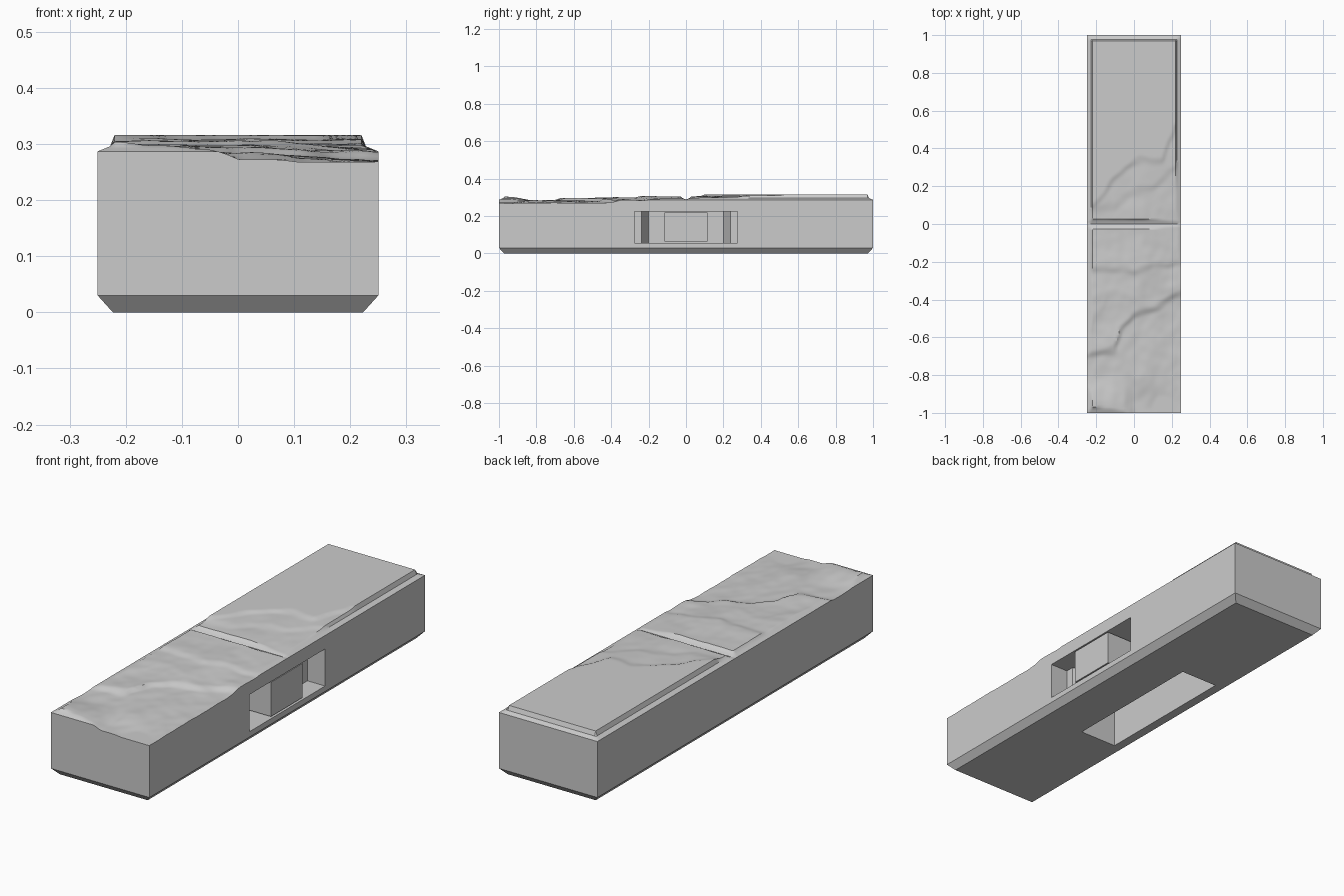
import bpy
import bmesh
from mathutils import Vector, noise

if "Cube" in bpy.data.objects:
    bpy.data.objects.remove(bpy.data.objects["Cube"], do_unlink=True)

HALF_X, HALF_Y = 0.25, 1.0

stone = bpy.data.materials.new("stone_grey")
stone.use_nodes = True
GREY = (0.6, 0.6, 0.6, 1)
stone.diffuse_color = GREY
stone.node_tree.nodes["Principled BSDF"].inputs["Base Color"].default_value = GREY


def lerp(points, t):
    """Piecewise linear curve through (t, value) points."""
    if t <= points[0][0]:
        return points[0][1]
    for (a, u), (b, v) in zip(points, points[1:]):
        if t <= b:
            return u + (v - u) * (t - a) / (b - a)
    return points[-1][1]


def smooth(t):
    t = min(max(t, 0), 1)
    return t * t * (3 - 2 * t)


# Rock ledges: path y(x), height of the drop toward the front, slope width
LEDGES = [
    ([(-.22, .13), (-.1, .27), (0, .37), (.15, .37), (.2, .5), (.25, .62)], .009, .06),
    ([(-.22, .1), (-.1, .13), (0, .2), (.1, .22), (.25, .36)], .005, .06),
    ([(-.25, -.23), (-.1, -.21), (0, -.23), (.1, -.2), (.25, -.19)], .006, .04),
    ([(-.25, -.52), (-.16, -.42), (-.14, -.34), (.05, -.36), (.25, -.3)], .003, .06),
    ([(-.25, -.67), (-.1, -.64), (-.07, -.54), (0, -.46), (.12, -.42), (.25, -.34)], .012, .05),
]
RIM = [(0, .287), (.022, .296), (.03, .316)]


def rock(x, y):
    """Weathered stone surface."""
    z = .318
    wobble = .02 * noise.noise(Vector((x * 14, y * 14, 0)))
    for path, drop, width in LEDGES:
        z -= drop * smooth((lerp(path, x) + wobble - y) / width)
    worn = smooth((.45 - y) / .5)
    z += .005 * worn * noise.noise(Vector((x * 9, y * 7, 3)))
    z += .002 * worn * noise.noise(Vector((x * 22, y * 18, 8)))
    z -= .012 * smooth(x / .25) * smooth((.4 - y) / .5)
    corner = smooth((-y - .8) / .15)
    z += corner * lerp([(-.2, .02), (-.05, .008), (0, -.01), (.13, -.01), (.25, -.003)], x)
    return max(z, .268)


def top_height(x, y):
    """Bevelled tile pair with a joint across the middle, worn by the rock."""
    inset = min(HALF_X - abs(x), HALF_Y - abs(y), abs(y) + .003)
    return min(lerp(RIM, inset), rock(x, y))


def stations(half, count, extra):
    values = {round(-half + 2 * half * i / count, 4) for i in range(count + 1)}
    for e in extra:
        values = {v for v in values if abs(abs(v) - e) > .004 or abs(v) == half}
        values |= {e, -e}
    return sorted(values)


def finish(name, bm):
    mesh = bpy.data.meshes.new(name)
    bmesh.ops.recalc_face_normals(bm, faces=bm.faces)
    bm.to_mesh(mesh)
    bm.free()
    obj = bpy.data.objects.new(name, mesh)
    bpy.context.collection.objects.link(obj)
    return obj


# Tile base: weathered top grid, straight walls, chamfered foot
bm = bmesh.new()
xs = stations(HALF_X, 44, (.228, .22))
ys = stations(HALF_Y, 180, (.978, .97, .019, .027))
rows = [[bm.verts.new((x, y, top_height(x, y))) for x in xs] for y in ys]
for low, high in zip(rows, rows[1:]):
    for i in range(len(xs) - 1):
        bm.faces.new((low[i], low[i + 1], high[i + 1], high[i]))
edges = [e for e in bm.edges if e.is_boundary]
for level, inset in ((.03, 0), (0, .027)):
    made = bmesh.ops.extrude_edge_only(bm, edges=edges)["geom"]
    edges = [g for g in made if isinstance(g, bmesh.types.BMEdge) and g.is_boundary]
    for v in {v for e in edges for v in e.verts}:
        v.co.z = level
        v.co.x *= 1 - inset / HALF_X
        v.co.y *= 1 - inset / HALF_Y
bmesh.ops.contextual_create(bm, geom=edges)
tile_base = finish("tile_base", bm)
tile_base.data.materials.append(stone)


def prism(name, outline, bottom, top):
    """Vertical prism from an x, y outline."""
    bm = bmesh.new()
    face = bm.faces.new([bm.verts.new((x, y, bottom)) for x, y in outline])
    made = bmesh.ops.extrude_face_region(bm, geom=[face])["geom"]
    for v in made:
        if isinstance(v, bmesh.types.BMVert):
            v.co.z = top
    return finish(name, bm)


def box_outline(x0, x1, y0, y1):
    return [(x0, y0), (x1, y0), (x1, y1), (x0, y1)]


def carve(target, cutter):
    mod = target.modifiers.new(cutter.name, "BOOLEAN")
    mod.operation = "DIFFERENCE"
    mod.solver = "EXACT"
    mod.object = cutter
    bpy.context.view_layer.objects.active = target
    bpy.ops.object.modifier_apply(modifier=mod.name)
    bpy.data.objects.remove(cutter, do_unlink=True)


# Side clip socket: wide mouth, ledges, then walls tapering inward
half = [(.3, .275), (.16, .275), (.16, .237), (.06, .2)]
socket = half + [(x, -y) for x, y in reversed(half)]
carve(tile_base, prism("socket_cutter", socket, .055, .225))

# Pocket under the base
carve(tile_base, prism("pocket_cutter", box_outline(-.18, .01, -.35, .35), -.05, .23))

# Locking post in the middle of the socket
post = prism("socket_post", box_outline(.05, .248, -.115, .115), .063, .22)
post.data.materials.append(stone)

bpy.ops.object.select_all(action="DESELECT")
tile_base.select_set(True)
bpy.context.view_layer.objects.active = tile_base
bpy.ops.object.shade_smooth_by_angle(angle=.6)
